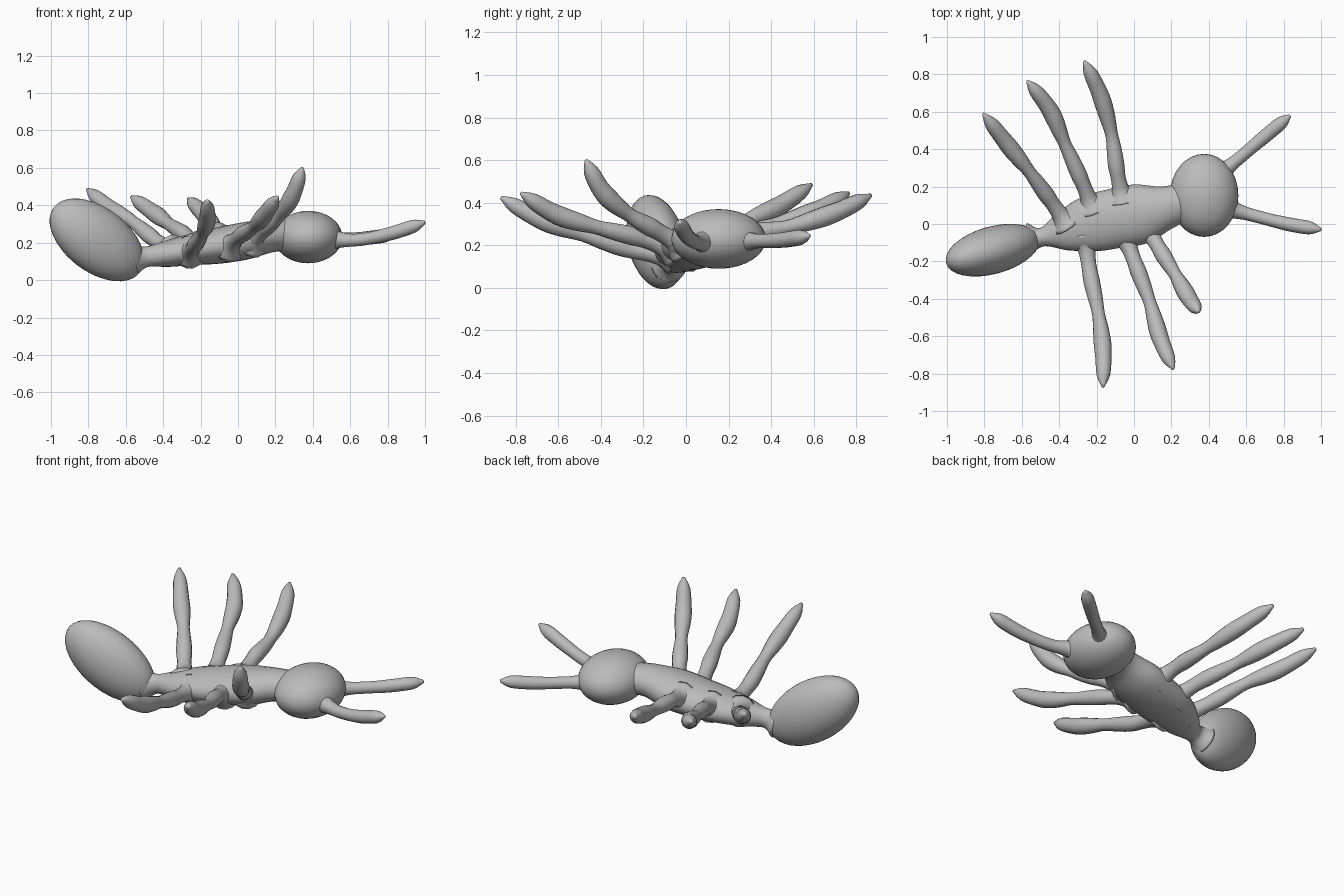
import bpy, bmesh, math
from mathutils import Vector, Matrix

if "Cube" in bpy.data.objects:
    bpy.data.objects.remove(bpy.data.objects["Cube"])

grey = bpy.data.materials.new("plain_grey")
grey.diffuse_color = (0.5, 0.5, 0.5, 1)
grey.use_nodes = True
grey.node_tree.nodes["Principled BSDF"].inputs["Base Color"].default_value = grey.diffuse_color


def finish(name, bm):
    bmesh.ops.recalc_face_normals(bm, faces=bm.faces)
    for f in bm.faces:
        f.smooth = True
    me = bpy.data.meshes.new(name)
    bm.to_mesh(me)
    bm.free()
    me.materials.append(grey)
    ob = bpy.data.objects.new(name, me)
    bpy.context.collection.objects.link(ob)
    return ob


def spline(keys, t):
    """Catmull-Rom value through evenly spaced keys, t in 0..1."""
    n = len(keys) - 1
    i = min(int(t * n), n - 1)
    u = t * n - i
    a, b, c, d = (Vector(keys[min(max(j, 0), n)]) for j in range(i - 1, i + 3))
    return 0.5 * (2 * b + (c - a) * u + (2 * a - 5 * b + 4 * c - d) * u * u
                  + (3 * b - a - 3 * c + d) * u ** 3)


def sweep(name, path, radii, steps=30, sides=14):
    """Tube along a path; radii are (across, vertical) pairs."""
    bm = bmesh.new()
    rings = []
    for k in range(steps + 1):
        t = k / steps
        p = spline(path, t)
        tan = (spline(path, min(t + .01, 1)) - spline(path, max(t - .01, 0))).normalized()
        side = tan.cross(Vector((0, 0, 1))).normalized()
        up = side.cross(tan)
        ra, rb = spline(radii, t)
        rings.append([bm.verts.new(p + side * ra * math.cos(a) + up * rb * math.sin(a))
                      for a in (2 * math.pi * s / sides for s in range(sides))])
    for r, q in zip(rings, rings[1:]):
        for s in range(sides):
            e = (s + 1) % sides
            bm.faces.new((r[s], r[e], q[e], q[s]))
    bm.faces.new(rings[0])
    bm.faces.new(rings[-1])
    return finish(name, bm)


def ellipsoid(name, centre, size, axis=(1, 0, 0)):
    """Ellipsoid whose first radius lies along axis."""
    x = Vector(axis).normalized()
    y = Vector((0, 0, 1)).cross(x).normalized()
    rot = Matrix((x, y, x.cross(y))).transposed().to_4x4()
    bm = bmesh.new()
    bmesh.ops.create_uvsphere(bm, u_segments=32, v_segments=20, radius=1)
    bm.transform(Matrix.Translation(centre) @ rot @ Matrix.Diagonal((*size, 1)))
    return finish(name, bm)


# Head and abdomen
ellipsoid("head", (0.375, 0.153, 0.23), (0.183, 0.222, 0.14))
ellipsoid("abdomen", (-0.755, -0.14, 0.215), (0.295, 0.127, 0.172), (-0.43, -0.12, 0.32))

# Thorax, with a narrow waist and a broad neck
sweep("thorax",
      [(-0.56, -0.08, 0.11), (-0.49, -0.07, 0.125), (-0.38, -0.04, 0.14), (-0.24, 0.0, 0.165),
       (-0.10, 0.03, 0.185), (0.04, 0.055, 0.21), (0.16, 0.085, 0.235), (0.24, 0.11, 0.24), (0.32, 0.13, 0.24)],
      [(.085, .085), (.05, .055), (.105, .07), (.15, .085),
       (.16, .097), (.16, .1), (.12, .09), (.105, .085), (.11, .09)], 40, 24)

# Legs: flared root, swollen thigh, pinched knee, swollen shin, round tip
leg_radii = [(r, r) for r in (.09, .05, .04, .044, .04, .034, .042, .047, .043, .036, .008)]
legs = {
    "back_leg_rear": [(-0.36, 0.0, 0.16), (-0.45, 0.13, 0.22), (-0.56, 0.28, 0.31), (-0.68, 0.43, 0.38), (-0.805, 0.59, 0.485)],
    "back_leg_middle": [(-0.22, 0.08, 0.18), (-0.28, 0.23, 0.24), (-0.37, 0.43, 0.30), (-0.45, 0.61, 0.36), (-0.57, 0.765, 0.445)],
    "back_leg_front": [(-0.06, 0.13, 0.21), (-0.09, 0.28, 0.255), (-0.12, 0.48, 0.285), (-0.18, 0.69, 0.35), (-0.265, 0.87, 0.435)],
    "front_leg_rear": [(-0.26, -0.07, 0.15), (-0.235, -0.26, 0.18), (-0.19, -0.48, 0.25), (-0.165, -0.68, 0.32), (-0.165, -0.87, 0.425)],
    "front_leg_middle": [(-0.05, -0.06, 0.18), (0.01, -0.22, 0.235), (0.085, -0.42, 0.285), (0.14, -0.61, 0.345), (0.21, -0.775, 0.445)],
    "front_leg_front": [(0.07, -0.02, 0.2), (0.14, -0.14, 0.27), (0.22, -0.27, 0.345), (0.29, -0.39, 0.45), (0.345, -0.47, 0.6)],
}
for name, path in legs.items():
    sweep(name, path, leg_radii)

# Antennae
feeler_radii = [(r, r) for r in (.09, .05, .036, .034, .034, .036, .037, .034, .008)]
sweep("back_antenna", [(0.45, 0.26, 0.22), (0.56, 0.35, 0.22), (0.69, 0.46, 0.225), (0.835, 0.58, 0.245)], feeler_radii)
sweep("front_antenna", [(0.48, 0.09, 0.22), (0.64, 0.045, 0.215), (0.82, 0.0, 0.25), (1.0, -0.03, 0.31)], feeler_radii)
